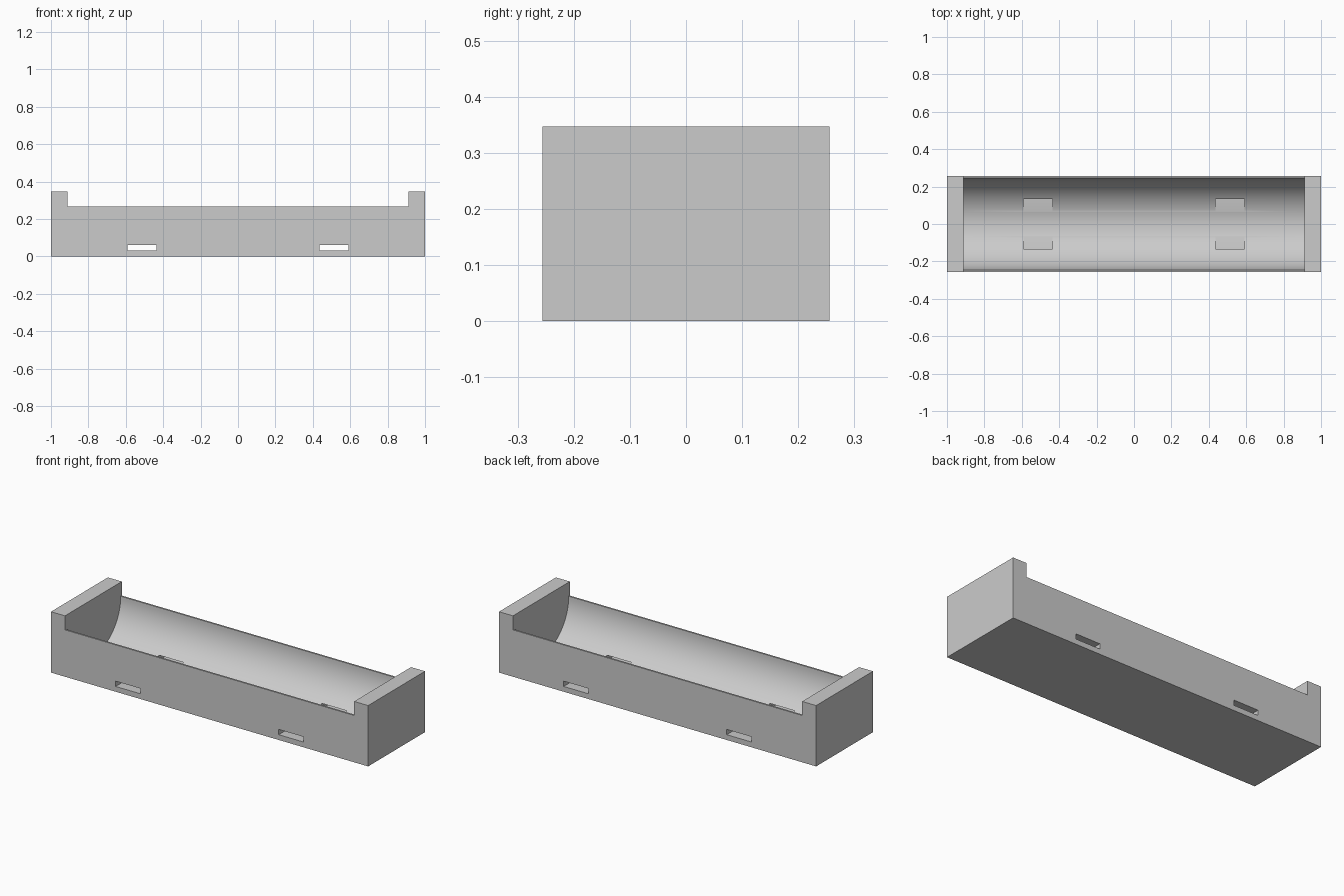
import bpy, bmesh, math

cube = bpy.data.objects.get("Cube")
if cube:
    bpy.data.objects.remove(cube, do_unlink=True)

HALF_Y, HEIGHT = 0.256, 0.347      # block size (half depth, height)
INNER_X, RIM_Z = 0.912, 0.267      # trough half length, side wall height
RADIUS, STEPS = 0.246, 48          # half-round trough

grey = bpy.data.materials.new("plain grey")
grey.use_nodes = True
colour = (0.6, 0.6, 0.6, 1)
grey.diffuse_color = colour
grey.node_tree.nodes["Principled BSDF"].inputs["Base Color"].default_value = colour


def extrude_x(name, profile, x0, x1):
    """Solid made by sweeping a (y, z) outline from x0 to x1."""
    bm = bmesh.new()
    face = bm.faces.new([bm.verts.new((x0, y, z)) for y, z in profile])
    new = bmesh.ops.extrude_face_region(bm, geom=[face])["geom"]
    verts = [v for v in new if isinstance(v, bmesh.types.BMVert)]
    bmesh.ops.translate(bm, verts=verts, vec=(x1 - x0, 0, 0))
    bmesh.ops.recalc_face_normals(bm, faces=bm.faces)
    mesh = bpy.data.meshes.new(name)
    bm.to_mesh(mesh)
    bm.free()
    mesh.materials.append(grey)
    obj = bpy.data.objects.new(name, mesh)
    bpy.context.collection.objects.link(obj)
    return obj


def rectangle(half_y, z0, z1):
    return [(-half_y, z0), (half_y, z0), (half_y, z1), (-half_y, z1)]


# Solid block that becomes the cradle
cradle = extrude_x("cradle", rectangle(HALF_Y, 0, HEIGHT), -1, 1)

# Half-round trough, open above the side walls between the end walls
arc = [(-RADIUS * math.cos(math.pi * i / STEPS),
        RIM_Z - RADIUS * math.sin(math.pi * i / STEPS)) for i in range(STEPS + 1)]
trough = [(-0.3, 0.4), (-0.3, RIM_Z)] + arc + [(0.3, RIM_Z), (0.3, 0.4)]
cutters = [extrude_x("trough_cutter", trough, -INNER_X, INNER_X)]

# Two strap slots running right through from front to back
for side, x in (("right", -0.514), ("left", 0.514)):
    cutters.append(extrude_x(side + "_slot_cutter", rectangle(0.3, 0.03, 0.06),
                             x - 0.078, x + 0.078))

bpy.context.view_layer.objects.active = cradle
for cutter in cutters:
    cutter.hide_render = True
    cut = cradle.modifiers.new(cutter.name, "BOOLEAN")
    cut.operation, cut.solver, cut.object = "DIFFERENCE", "EXACT", cutter
    bpy.ops.object.modifier_apply(modifier=cut.name)
    bpy.data.objects.remove(cutter, do_unlink=True)

# Smooth trough, crisp edges
bpy.ops.object.select_all(action="DESELECT")
cradle.select_set(True)
bpy.ops.object.shade_smooth_by_angle(angle=math.radians(30))
